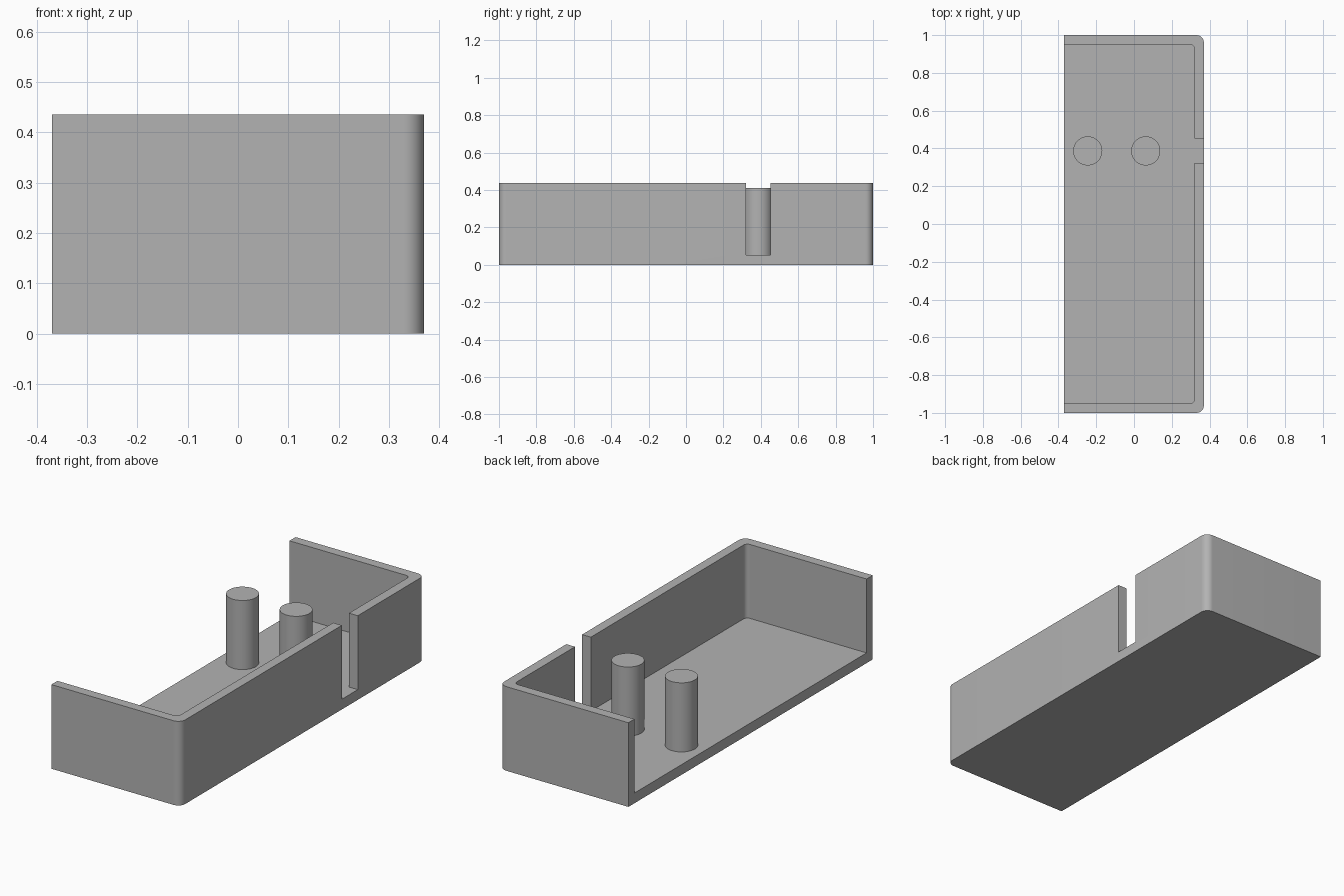
import bpy, bmesh, math

cube = bpy.data.objects.get("Cube")
if cube:
    bpy.data.objects.remove(cube, do_unlink=True)

HALF_X, HALF_Y, HEIGHT = 0.37, 1.0, 0.436
WALL, FLOOR = 0.05, 0.053
PEG_Y, PEG_TOP, PEG_RADIUS = 0.387, 0.411, 0.077
SLOT_HALF = 0.065

grey = bpy.data.materials.new("plain grey")
grey.use_nodes = True
color = (0.45, 0.45, 0.45, 1)
grey.diffuse_color = color
grey.node_tree.nodes["Principled BSDF"].inputs["Base Color"].default_value = color


def prism(name, outline, z0, z1):
    """Extrude a counter-clockwise outline from z0 to z1."""
    bm = bmesh.new()
    base = bm.faces.new([bm.verts.new((x, y, z0)) for x, y in outline])
    top = bmesh.ops.extrude_face_region(bm, geom=[base])["geom"]
    verts = [g for g in top if isinstance(g, bmesh.types.BMVert)]
    bmesh.ops.translate(bm, verts=verts, vec=(0, 0, z1 - z0))
    bmesh.ops.recalc_face_normals(bm, faces=bm.faces)
    mesh = bpy.data.meshes.new(name)
    bm.to_mesh(mesh)
    bm.free()
    mesh.materials.append(grey)
    obj = bpy.data.objects.new(name, mesh)
    bpy.context.collection.objects.link(obj)
    return obj


def rounded_right(x0, x1, half_y, radius, steps=10):
    """Rectangle whose two corners on the +x side are rounded."""
    points = [(x0, half_y), (x0, -half_y)]
    for side, start in ((-1, -90), (1, 0)):
        for i in range(steps + 1):
            a = math.radians(start + 90 * i / steps)
            points.append((x1 - radius + radius * math.cos(a),
                           side * (half_y - radius) + radius * math.sin(a)))
    return points


def activate(obj):
    bpy.ops.object.select_all(action='DESELECT')
    obj.select_set(True)
    bpy.context.view_layer.objects.active = obj


def carve(obj, cutter):
    activate(obj)
    mod = obj.modifiers.new("carve", 'BOOLEAN')
    mod.operation = 'DIFFERENCE'
    mod.solver = 'EXACT'
    mod.object = cutter
    bpy.ops.object.modifier_apply(modifier=mod.name)
    bpy.data.objects.remove(cutter, do_unlink=True)


def smooth(obj):
    activate(obj)
    bpy.ops.object.shade_smooth_by_angle(angle=math.radians(30))


# Tray: floor and three walls, open on the -x side
tray = prism("tray", rounded_right(-HALF_X, HALF_X, HALF_Y, 0.04), 0, HEIGHT)
carve(tray, prism("cavity_cutter",
                  rounded_right(-HALF_X - 0.1, HALF_X - WALL, HALF_Y - WALL, 0.022),
                  FLOOR, HEIGHT + 0.1))

# Slot through the long wall, down to the floor
slot = [(HALF_X - 2 * WALL, PEG_Y - SLOT_HALF), (HALF_X + 0.1, PEG_Y - SLOT_HALF),
        (HALF_X + 0.1, PEG_Y + SLOT_HALF), (HALF_X - 2 * WALL, PEG_Y + SLOT_HALF)]
carve(tray, prism("slot_cutter", slot, FLOOR, HEIGHT + 0.1))
smooth(tray)

# Two round pegs in line with the slot
for name, x in (("outer_peg", -0.245), ("inner_peg", 0.062)):
    bpy.ops.mesh.primitive_cylinder_add(
        vertices=48, radius=PEG_RADIUS, depth=PEG_TOP - FLOOR + 0.01,
        location=(x, PEG_Y, (PEG_TOP + FLOOR - 0.01) / 2))
    peg = bpy.context.object
    peg.name = name
    peg.data.materials.append(grey)
    smooth(peg)
